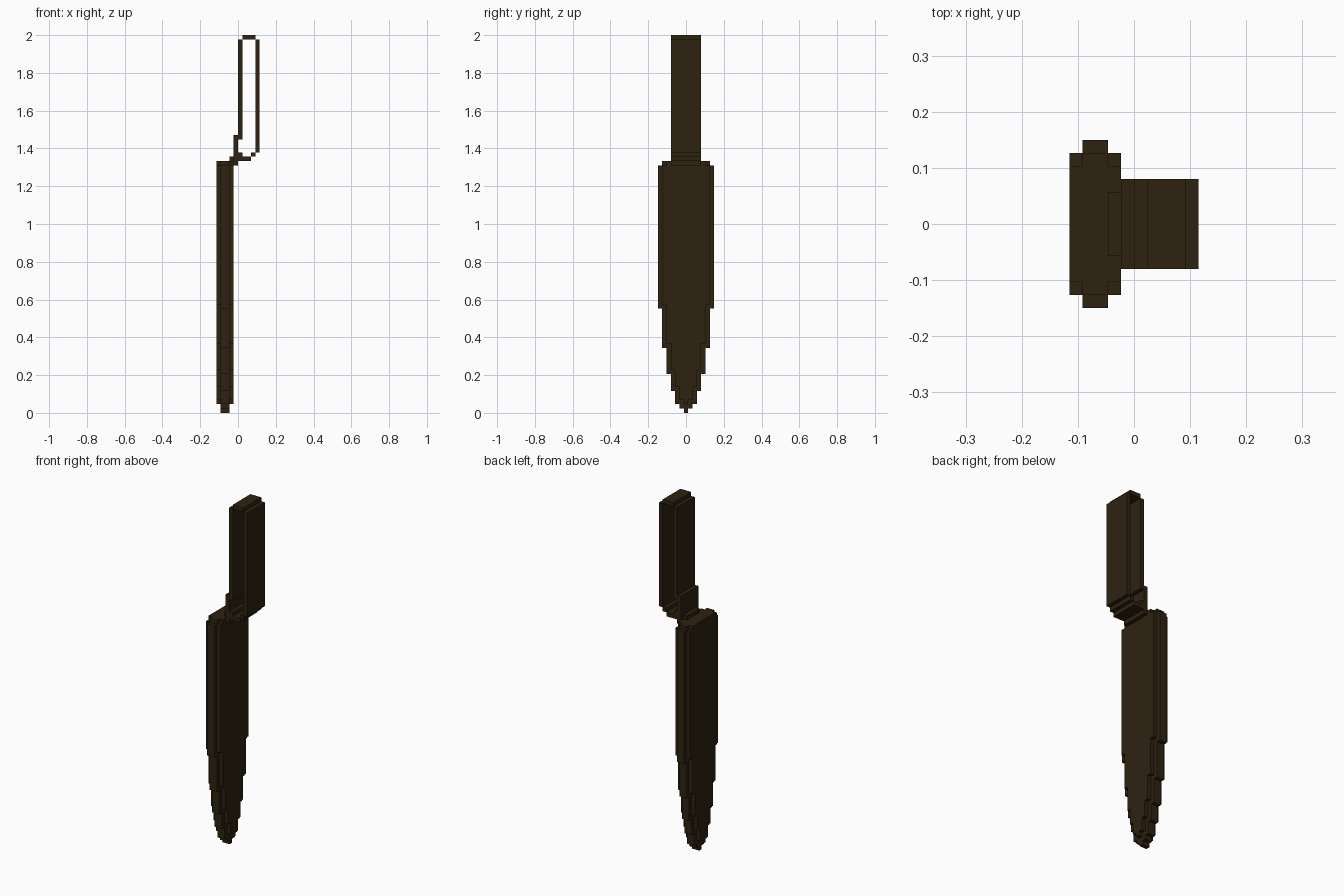
import bpy, bmesh
from mathutils import Vector

if "Cube" in bpy.data.objects:
    bpy.data.objects.remove(bpy.data.objects["Cube"])

V = 2 / 87  # size of one block; the whole model is 87 blocks tall

leather = bpy.data.materials.new("dark brown leather")
leather.diffuse_color = (0.027, 0.016, 0.0055, 1)
leather.use_nodes = True
leather.node_tree.nodes["Principled BSDF"].inputs["Base Color"].default_value = leather.diffuse_color


def slab(cells, x0, x1, z0, z1, w):
    """Fill a block range, symmetric in y with half width w + 0.5."""
    for x in range(x0, x1):
        for z in range(z0, z1):
            for y in range(-w, w + 1):
                cells.add((x, y, z))


def build(name, cells, others=frozenset()):
    """Make the outer skin of a set of blocks, with flat areas merged."""
    bm = bmesh.new()
    verts = {}

    def vert(c):
        if c not in verts:
            verts[c] = bm.verts.new((c[0] * V, (c[1] - 0.5) * V, c[2] * V))
        return verts[c]

    for cell in sorted(cells):
        for axis in range(3):
            for side in (0, 1):
                n = list(cell)
                n[axis] += 2 * side - 1
                if tuple(n) in cells or tuple(n) in others:
                    continue
                a, b = (axis + 1) % 3, (axis + 2) % 3
                loop = []
                for da, db in ((0, 0), (1, 0), (1, 1), (0, 1)):
                    c = list(cell)
                    c[axis] += side
                    c[a] += da
                    c[b] += db
                    loop.append(vert(tuple(c)))
                bm.faces.new(loop if side else loop[::-1])
    bmesh.ops.dissolve_limit(bm, angle_limit=0.02, verts=bm.verts, edges=bm.edges)
    mesh = bpy.data.meshes.new(name)
    bm.to_mesh(mesh)
    bm.free()
    mesh.materials.append(leather)
    bpy.context.collection.objects.link(bpy.data.objects.new(name, mesh))


# Sheath: tapered stepped core, with a one-block narrower layer on each side
sheath = set()
steps = [0, 1, 2, 5, 9, 15, 24, 57]
for w in range(7):
    z0, z1 = steps[w], steps[w + 1]
    slab(sheath, -4, -2, z0, z1, w)
    if w > 0:
        for x in (-5, -2):
            slab(sheath, x, x + 1, z0 + 1, z1 + (w < 6), w - 1)
# Stepped top edge of the sheath
slab(sheath, -4, -2, 57, 58, 5)
for x in (-5, -2):
    slab(sheath, x, x + 1, 57, 58, 4)

# Belt loop: hollow band open towards front and back
belt_loop = set()
slab(belt_loop, -2, -1, 58, 59, 2)          # tab on the sheath rim
for x0, x1, z0, z1 in [(-1, 0, 57, 64),     # joint
                       (0, 3, 58, 59),      # floor
                       (0, 1, 59, 60),
                       (3, 4, 59, 60),
                       (0, 1, 63, 86),      # inner wall
                       (1, 4, 86, 87),      # top
                       (4, 5, 60, 86)]:     # outer wall
    slab(belt_loop, x0, x1, z0, z1, 3)

build("sheath", sheath, belt_loop)
build("belt_loop", belt_loop, sheath)
